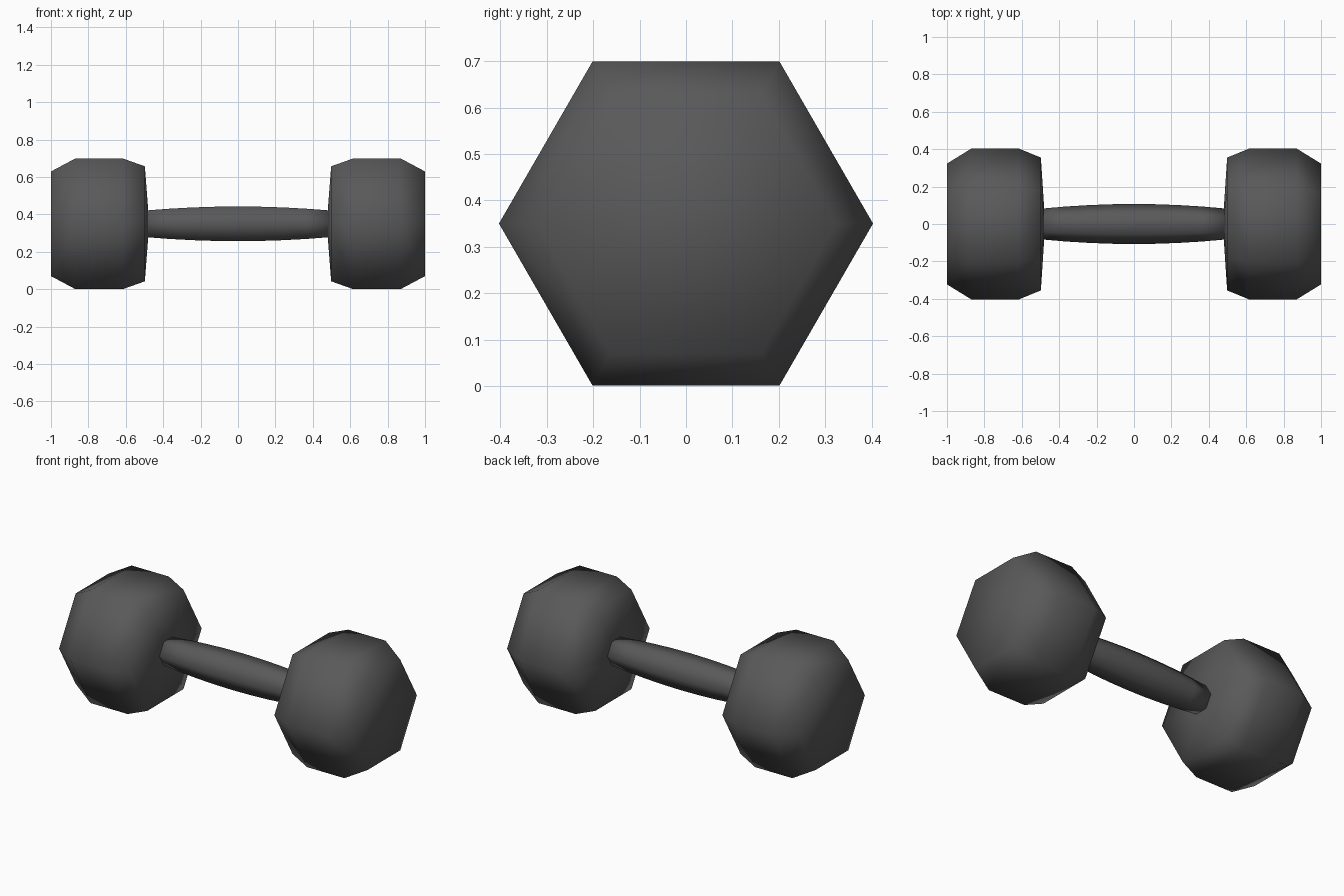
import bpy, bmesh, math

if "Cube" in bpy.data.objects:
    bpy.data.objects.remove(bpy.data.objects["Cube"])

CENTRE_Z = 0.35
SIDES = 6


def hex_loft(name, profile, cap_start, cap_end):
    """Skin six-sided rings (x, corner radius) along the x axis, smooth shaded."""
    bm = bmesh.new()
    rings = []
    for x, r in profile:
        rings.append([bm.verts.new((x, r * math.cos(math.tau * i / SIDES),
                                    CENTRE_Z + r * math.sin(math.tau * i / SIDES)))
                      for i in range(SIDES)])
    for a, b in zip(rings, rings[1:]):
        for i in range(SIDES):
            j = (i + 1) % SIDES
            bm.faces.new((a[i], a[j], b[j], b[i]))
    if cap_start:
        bm.faces.new(rings[0])
    if cap_end:
        bm.faces.new(rings[-1])
    bmesh.ops.recalc_face_normals(bm, faces=bm.faces)
    for f in bm.faces:
        f.smooth = True
    mesh = bpy.data.meshes.new(name)
    bm.to_mesh(mesh)
    bm.free()
    ob = bpy.data.objects.new(name, mesh)
    bpy.context.collection.objects.link(ob)
    mat = bpy.data.materials.get("dark_rubber") or bpy.data.materials.new("dark_rubber")
    mat.diffuse_color = (0.1, 0.1, 0.1, 1)
    mat.use_nodes = True
    mat.node_tree.nodes["Principled BSDF"].inputs["Base Color"].default_value = mat.diffuse_color
    mesh.materials.append(mat)
    return ob


# Hexagonal weights with chamfered rims and a slightly dished-out inner face
head = [(0.48, 0.083), (0.498, 0.355), (0.615, 0.403), (0.87, 0.403), (1.0, 0.323)]
for side, label in ((-1, "left"), (1, "right")):
    hex_loft(label + "_weight", [(side * x, r) for x, r in head], True, True)

# Handle swelling gently towards the middle
steps = 8
handle = []
for i in range(steps + 1):
    t = -1 + 2 * i / steps
    handle.append((0.485 * t, 0.107 - 0.024 * t * t))
hex_loft("handle", handle, True, True)
